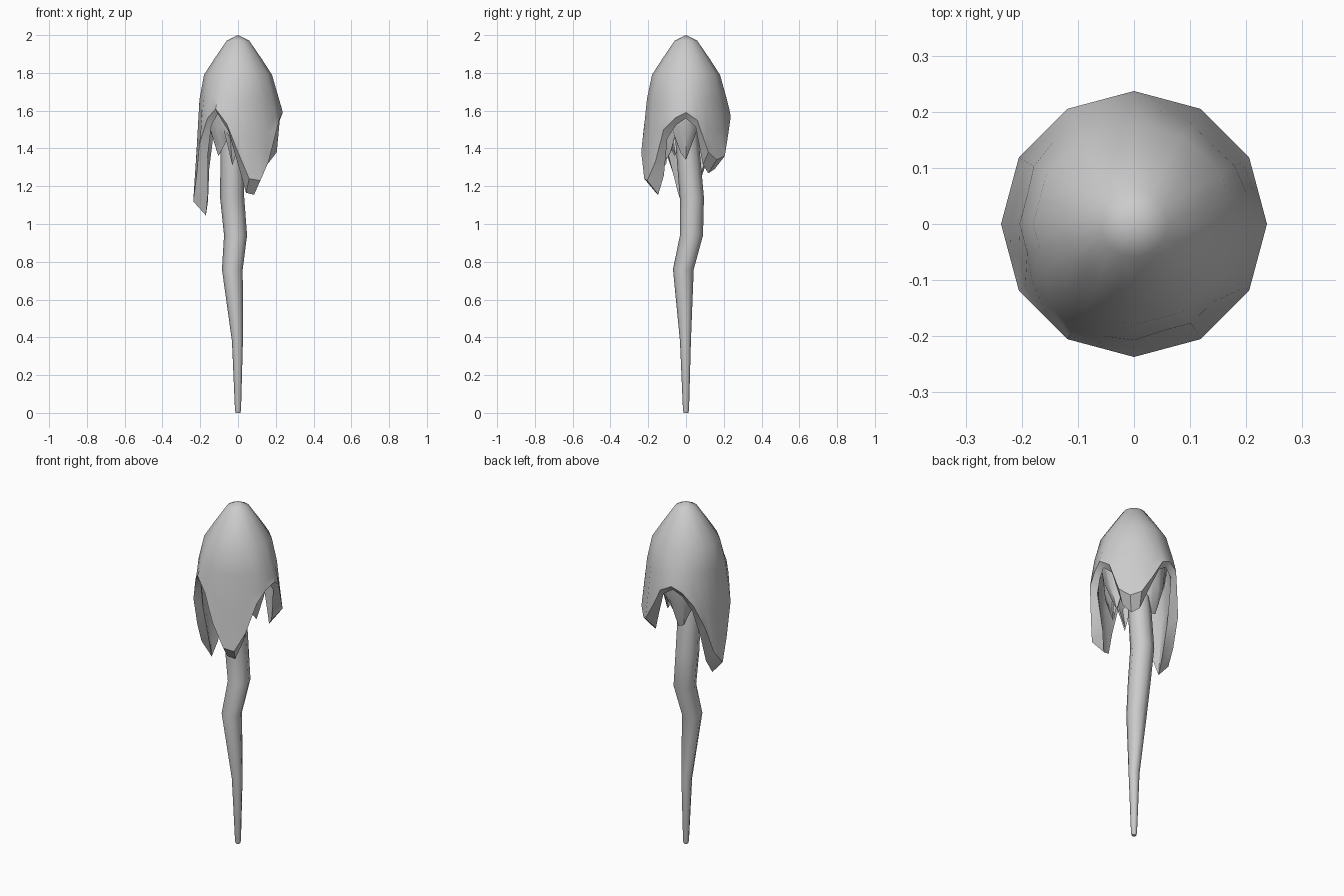
import bpy, bmesh, math

if "Cube" in bpy.data.objects:
    bpy.data.objects.remove(bpy.data.objects["Cube"])

def finish(name, rings, close_loop=False, caps=False, angle=40):
    """Skin a list of equal-length vertex rings into one object."""
    bm = bmesh.new()
    vr = [[bm.verts.new(p) for p in ring] for ring in rings]
    n = len(vr[0])
    pairs = list(zip(vr, vr[1:]))
    if close_loop:
        pairs.append((vr[-1], vr[0]))
    for a, b in pairs:
        for i in range(n):
            j = (i + 1) % n
            bm.faces.new((a[i], a[j], b[j], b[i]))
    if caps:
        bm.faces.new(vr[0])
        bm.faces.new(vr[-1])
    bmesh.ops.remove_doubles(bm, verts=bm.verts, dist=0.0005)
    bmesh.ops.recalc_face_normals(bm, faces=bm.faces)
    me = bpy.data.meshes.new(name)
    bm.to_mesh(me)
    bm.free()
    ob = bpy.data.objects.new(name, me)
    bpy.context.collection.objects.link(ob)
    bpy.context.view_layer.objects.active = ob
    ob.select_set(True)
    bpy.ops.object.shade_smooth_by_angle(angle=math.radians(angle))
    ob.select_set(False)
    return ob

# Torn hem height every 15 degrees, counter-clockwise from +x
hem = [1.57, 1.53, 1.36, 1.32, 1.34, 1.44, 1.55, 1.58, 1.55, 1.47, 1.34, 1.18,
       1.1, 1.22, 1.4, 1.54, 1.59, 1.51, 1.36, 1.22, 1.21, 1.31, 1.48, 1.54]
N = len(hem)

def ring(radius, height):
    """Twelve-sided ring with mid-edge points; arguments are per-index functions."""
    pts = []
    for i in range(N):
        a = i * math.tau / N
        r = radius(i) * (math.cos(math.tau / 24) if i % 2 else 1)
        pts.append((r * math.cos(a), r * math.sin(a), height(i)))
    return pts

def depth(i):
    return min(1, max(0, (1.6 - hem[i]) / 0.3))

# Cap: dome, hanging lobes, thick curled hem and inside surface
dome = [(0.0, 2.0), (0.06, 1.97), (0.125, 1.875), (0.18, 1.79)]
rings = [ring(lambda i, r=r: r, lambda i, z=z: z) for r, z in dome]
rings += [
    ring(lambda i: 0.219 - 0.015 * depth(i), lambda i: 1.66),
    ring(lambda i: 0.232 - 0.012 * depth(i), lambda i: (1.66 + hem[i]) / 2),
    ring(lambda i: 0.237, lambda i: hem[i] + 0.02),
    ring(lambda i: 0.215 - 0.045 * depth(i), lambda i: hem[i] - 0.005 - 0.05 * depth(i)),
    ring(lambda i: 0.208 - 0.015 * depth(i), lambda i: (1.64 + hem[i]) / 2),
    ring(lambda i: 0.185, lambda i: 1.64),
    ring(lambda i: 0.14, lambda i: 1.77),
    ring(lambda i: 0.0, lambda i: 1.9),
]
finish("cap", rings)

# Inner veil: shorter ragged teeth showing through the gaps of the cap
teeth = [1.34, 1.42, 1.5, 1.52, 1.48, 1.44, 1.41, 1.32, 1.33, 1.4, 1.46, 1.5,
         1.48, 1.42, 1.36, 1.4, 1.44, 1.31, 1.4, 1.46, 1.34, 1.38, 1.46, 1.38]
finish("inner_veil", [
    ring(lambda i: 0.178, lambda i: 1.63),
    ring(lambda i: 0.162, lambda i: (1.6 + teeth[i]) / 2),
    ring(lambda i: 0.12, lambda i: teeth[i]),
    ring(lambda i: 0.112, lambda i: teeth[i] + 0.01),
    ring(lambda i: 0.147, lambda i: (1.6 + teeth[i]) / 2),
    ring(lambda i: 0.16, lambda i: 1.63),
], close_loop=True)

# Stem: bent tapering stalk (x, y, z, radius)
path = [(0, 0, 0, 0.012), (0, 0, 0.015, 0.016), (-0.003, -0.003, 0.38, 0.029),
        (-0.03, -0.014, 0.76, 0.055), (-0.013, 0.029, 0.94, 0.061),
        (-0.031, 0.031, 1.14, 0.064), (-0.03, 0.005, 1.45, 0.062), (0, 0, 1.83, 0.05)]
S = 8
stalk = [[(x + r * math.cos(k * math.tau / S), y + r * math.sin(k * math.tau / S), z)
          for k in range(S)] for x, y, z, r in path]
finish("stem", stalk, caps=True, angle=60)
